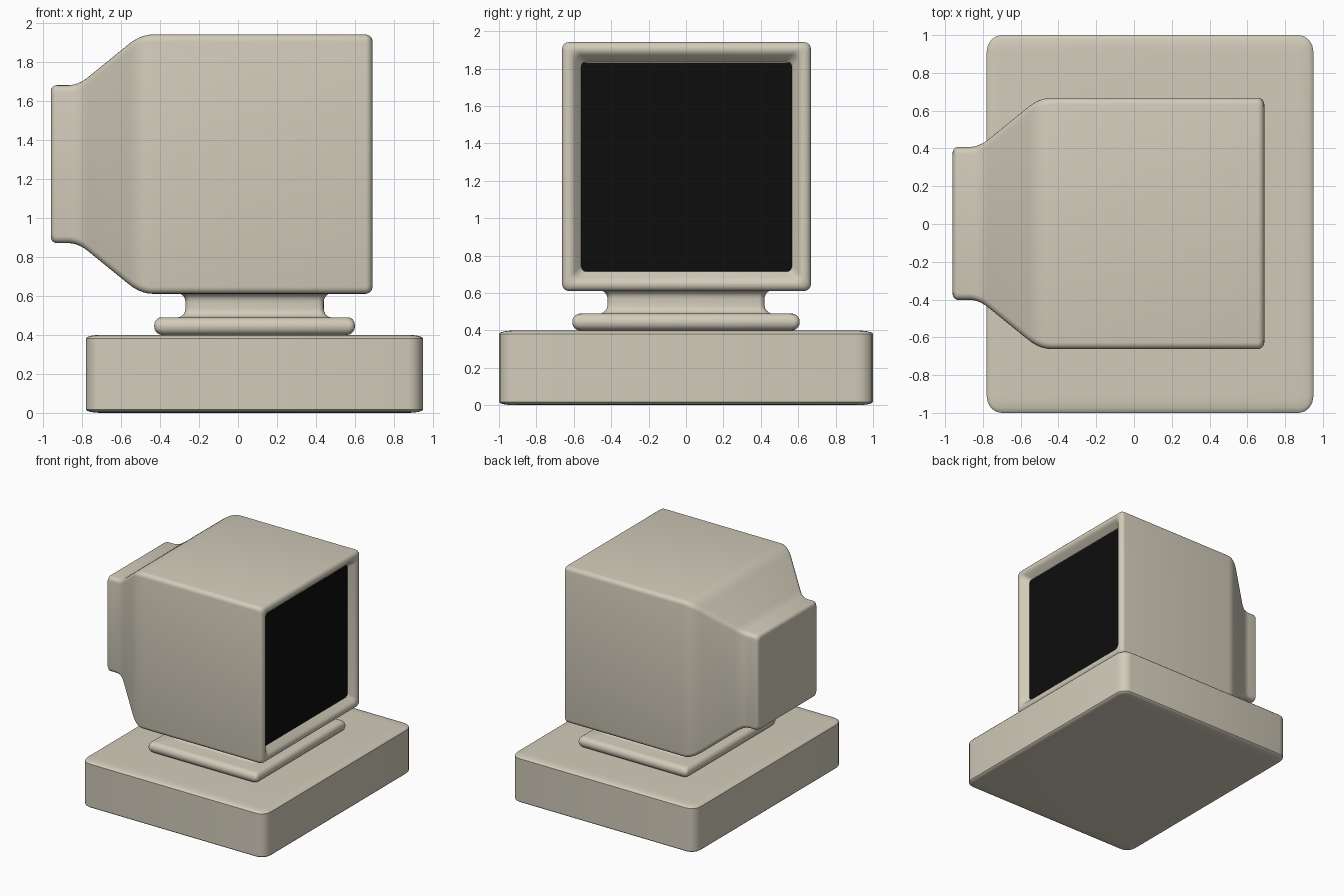
import bpy, bmesh, math
from mathutils import Vector, Matrix

if "Cube" in bpy.data.objects:
    bpy.data.objects.remove(bpy.data.objects["Cube"])


def material(name, color):
    m = bpy.data.materials.new(name)
    m.diffuse_color = color
    m.use_nodes = True
    m.node_tree.nodes["Principled BSDF"].inputs["Base Color"].default_value = m.diffuse_color
    return m


def finish(name, bm, mat):
    bmesh.ops.recalc_face_normals(bm, faces=bm.faces)
    me = bpy.data.meshes.new(name)
    bm.to_mesh(me)
    bm.free()
    me.materials.append(mat)
    ob = bpy.data.objects.new(name, me)
    bpy.context.collection.objects.link(ob)
    bpy.ops.object.select_all(action='DESELECT')
    ob.select_set(True)
    bpy.context.view_layer.objects.active = ob
    bpy.ops.object.shade_smooth_by_angle(angle=math.radians(30))
    return ob


def fillet(points, steps=5):
    """Round a profile of (t, half_u, half_v, fillet)."""
    out = []
    for i, p in enumerate(points):
        c, f = Vector(p[:3]), p[3]
        if f == 0:
            out.append(c)
            continue
        d0 = Vector(points[i - 1][:3]) - c
        d1 = Vector(points[i + 1][:3]) - c
        a = c + d0 * f / max(map(abs, d0))
        b = c + d1 * f / max(map(abs, d1))
        turn = math.pi - d0.xy.angle(d1.xy)
        w = math.cos(turn / 2)
        for k in range(steps + 1):
            s = k / steps
            ka, kc, kb = (1 - s) ** 2, 2 * w * s * (1 - s), s * s
            out.append((a * ka + c * kc + b * kb) / (ka + kc + kb))
    return out


def rounded_rect(hu, hv, r, n=4):
    pts = []
    for q, (su, sv) in enumerate(((1, 1), (-1, 1), (-1, -1), (1, -1))):
        for k in range(n + 1):
            a = math.pi / 2 * (q + k / n)
            pts.append((su * (hu - r) + r * math.cos(a), sv * (hv - r) + r * math.sin(a)))
    return pts


def loft(name, points, r, place, mat):
    """Skin rounded rectangles along a filleted profile and cap both ends."""
    bm = bmesh.new()
    rings = [[bm.verts.new(place(u, v, t)) for u, v in rounded_rect(hu, hv, r)]
             for t, hu, hv in fillet(points)]
    for a, b in zip(rings, rings[1:]):
        for i in range(len(a)):
            j = (i + 1) % len(a)
            bm.faces.new((a[i], a[j], b[j], b[i]))
    bm.faces.new(rings[0])
    bm.faces.new(rings[-1])
    return finish(name, bm, mat)


def box(name, center, size, bevel, mat):
    """Unit box bevelled before it is stretched."""
    bm = bmesh.new()
    bmesh.ops.create_cube(bm, size=2)
    if bevel:
        bmesh.ops.bevel(bm, geom=bm.edges[:], offset=bevel, segments=4,
                        profile=0.5, affect='EDGES')
    half = Vector(size) / 2
    bm.transform(Matrix.Translation(center) @ Matrix.Diagonal((*half, 1)))
    return finish(name, bm, mat)


beige = material("beige_plastic", (0.64, 0.60, 0.49, 1))
black = material("dark_glass", (0.004, 0.004, 0.004, 1))

# computer case under the monitor
box("base_case", (0.085, 0, 0.2), (1.73, 2.0, 0.4), 0.09, beige)

# stand: rounded plate with a waisted neck
loft("stand", [
    (0.40, 0.40, 0.50, 0),
    (0.40, 0.515, 0.6075, 0.042),
    (0.49, 0.515, 0.6075, 0.042),
    (0.49, 0.355, 0.42, 0.045),
    (0.615, 0.355, 0.42, 0.045),
    (0.615, 0.42, 0.48, 0)],
    0.03, lambda u, v, t: (u + 0.085, v, t), beige)

# monitor housing: back box, taper, main body, front lip and recess
head = [(-0.96, 0.30, 0), (-0.96, 0.405, 0.03), (-0.82, 0.405, 0.05),
        (-0.50, 0.665, 0.06), (0.69, 0.665, 0.035), (0.69, 0.61, 0.018),
        (0.63, 0.562, 0), (0.63, 0.30, 0)]
loft("monitor_housing", [(t, h, h, f) for t, h, f in head], 0.035,
     lambda u, v, t: (t, u + 0.003, v + 1.276), beige)

# screen glass facing +x
box("screen", (0.627, 0.003, 1.274), (0.012, 1.13, 1.118), 0, black)
